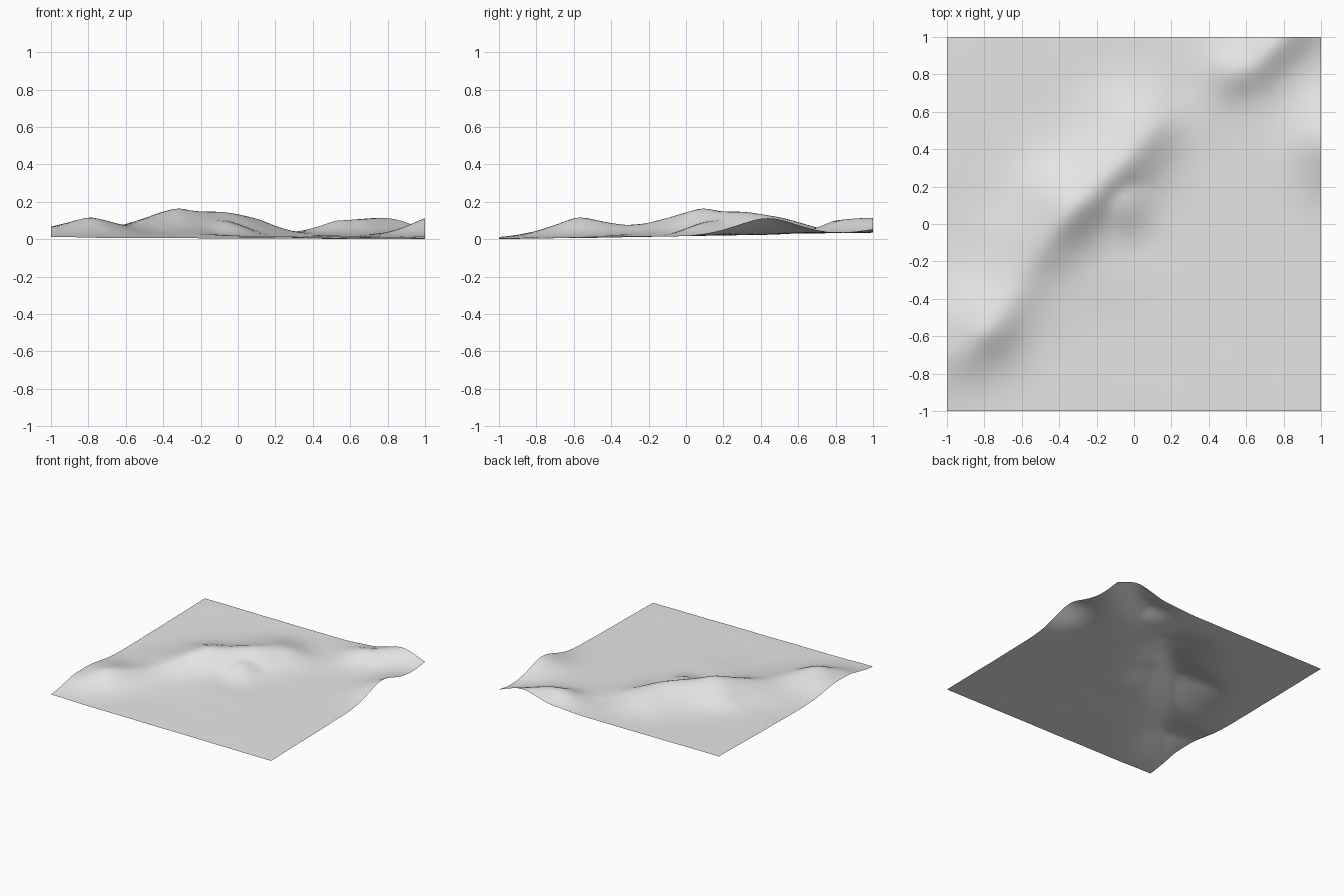
import bpy, bmesh, math
from mathutils import Vector, noise

cube = bpy.data.objects.get("Cube")
if cube:
    bpy.data.objects.remove(cube, do_unlink=True)

# Crest lines: x, y, height above the plain
MAIN_RIDGE = [(-1.1, -.74, .035), (-.9, -.65, .07), (-.8, -.58, .103), (-.72, -.48, .083),
              (-.62, -.32, .055), (-.55, -.2, .07), (-.45, -.06, .107), (-.31, .1, .14),
              (-.22, .18, .12), (-.1, .3, .122), (0, .4, .108), (.1, .5, .078),
              (.18, .6, .03), (.26, .72, 0)]
BACK_RIDGE = [(.55, .82, .07), (.64, .85, .08), (.76, .97, .085), (.86, 1.06, .075)]

# Round hills and spurs: x, y, height, radius in x, radius in y
HILLS = [(1.1, .43, .11, .15, .16), (-.04, .1, .045, .09, .1), (-.45, .22, .02, .12, .1),
         (-.02, .62, .02, .12, .1), (-.95, -.42, .015, .12, .12), (-.2, -.3, .008, .22, .12)]


def dense(points, steps=8):
    """Subdivide a crest line into closely spaced samples."""
    line = []
    for a, b in zip(points, points[1:]):
        a, b = Vector(a), Vector(b)
        line += [a.lerp(b, i / steps) for i in range(steps)]
    return line + [Vector(points[-1])]


def ridge(line, p, width, skew):
    """Height of a ridge, steeper on its front right flank."""
    near = [((p - c.xy).length, c) for c in line]
    d = min(n[0] for n in near)
    total = height = side = 0
    for dist, c in near:
        w = math.exp(-((dist - d) / .04) ** 2)
        total += w
        height += w * c.z
        side += w * (p - c.xy).dot(Vector((.77, -.64)))
    width -= skew * side / (total * (d + .02))
    return height / total * math.exp(-.5 * (d / width) ** 1.7)


def hill(p, x, y, h, rx, ry):
    return h * math.exp(-.5 * (((p.x - x) / rx) ** 2 + ((p.y - y) / ry) ** 2))


main_line, back_line = dense(MAIN_RIDGE), dense(BACK_RIDGE)


def ground(p):
    plain = .019 + .015 * p.y - .003 * p.x
    rise = ridge(main_line, p, .13, .02) + ridge(back_line, p, .095, .01)
    rise += sum(hill(p, *h) for h in HILLS[2:])
    # the spur merges into the main ridge instead of stacking on its crest
    rise = max(rise, rise * .6 + hill(p, *HILLS[1])) + hill(p, *HILLS[0])
    rough = noise.noise(Vector((p.x * 5, p.y * 5, .3)))
    return max(0, plain + rise + rough * (.002 + .06 * min(rise, .1)))


# Terrain sheet
mesh = bpy.data.meshes.new("terrain")
bm = bmesh.new()
bmesh.ops.create_grid(bm, x_segments=64, y_segments=64, size=1)
for v in bm.verts:
    v.co.z = ground(v.co.xy)
low = min(v.co.z for v in bm.verts)
for v in bm.verts:
    v.co.z -= low
for f in bm.faces:
    f.smooth = True
bm.to_mesh(mesh)
bm.free()

stone = bpy.data.materials.new("light grey stone")
stone.use_nodes = True
colour = (.8, .8, .8, 1)
stone.diffuse_color = colour
stone.node_tree.nodes["Principled BSDF"].inputs["Base Color"].default_value = colour
mesh.materials.append(stone)
terrain = bpy.data.objects.new("terrain", mesh)
bpy.context.collection.objects.link(terrain)
